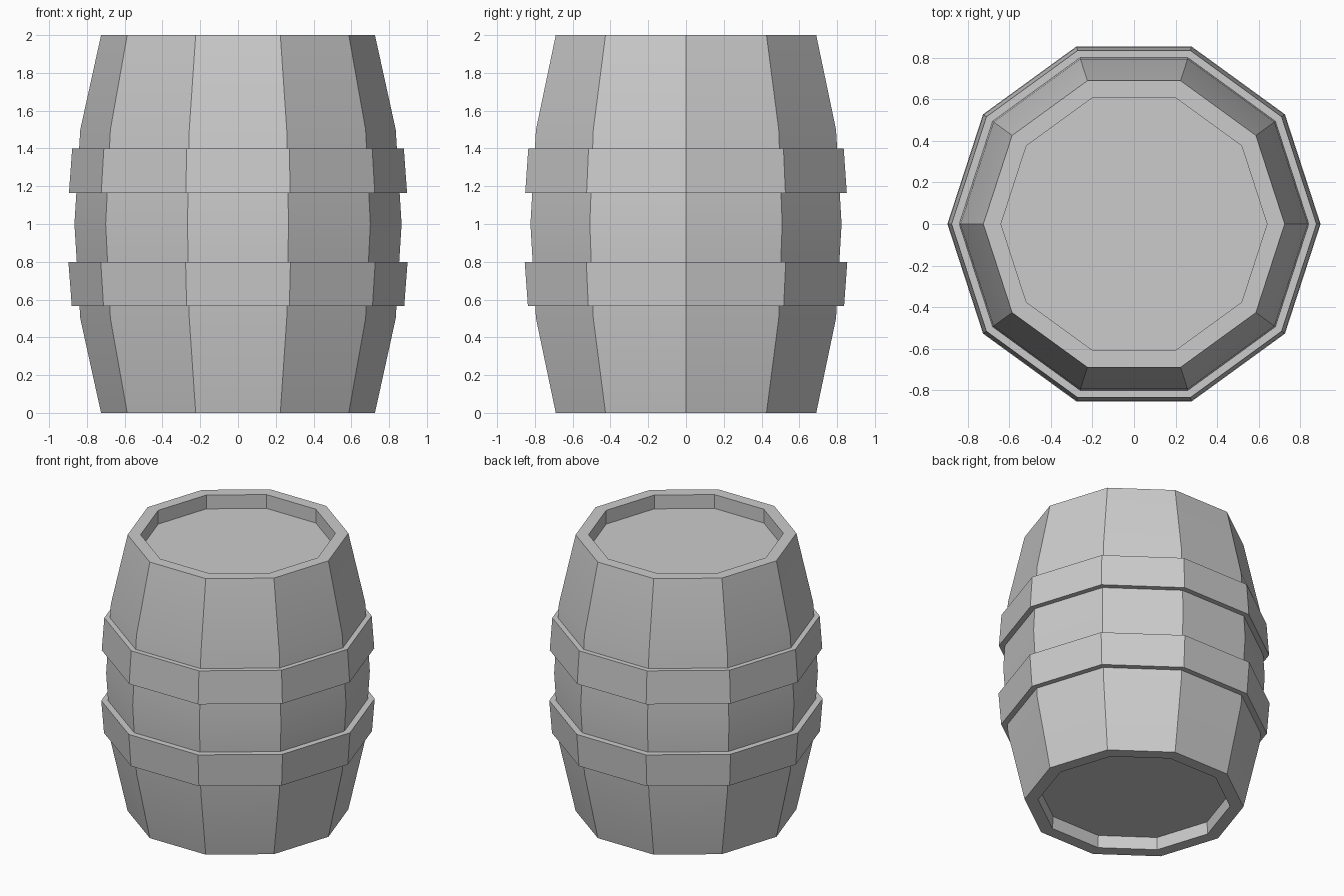
import bpy, bmesh, math

if "Cube" in bpy.data.objects:
    bpy.data.objects.remove(bpy.data.objects["Cube"])

SIDES = 10


def lathe(name, profile, closed=False):
    """Revolve an (r, z) profile around z with flat facets; open ends are capped."""
    bm = bmesh.new()
    rings = []
    for r, z in profile:
        rings.append([bm.verts.new((r * math.cos(2 * math.pi * i / SIDES),
                                    r * math.sin(2 * math.pi * i / SIDES), z))
                      for i in range(SIDES)])
    pairs = list(zip(rings, rings[1:]))
    if closed:
        pairs.append((rings[-1], rings[0]))
    else:
        bm.faces.new(rings[0])
        bm.faces.new(rings[-1])
    for a, b in pairs:
        for i in range(SIDES):
            j = (i + 1) % SIDES
            bm.faces.new((a[i], a[j], b[j], b[i]))
    bmesh.ops.recalc_face_normals(bm, faces=bm.faces)
    mesh = bpy.data.meshes.new(name)
    bm.to_mesh(mesh)
    bm.free()
    obj = bpy.data.objects.new(name, mesh)
    bpy.context.collection.objects.link(obj)
    # Smooth along the bulge, sharp between staves
    bpy.ops.object.select_all(action='DESELECT')
    bpy.context.view_layer.objects.active = obj
    obj.select_set(True)
    bpy.ops.object.shade_smooth_by_angle(angle=math.radians(25))
    return obj


# Barrel body: recessed bottom, bulging staves, recessed lid
lathe("barrel_body", [(0.63, 0.09), (0.635, 0.0), (0.725, 0.0), (0.835, 0.5),
                      (0.866, 1.0), (0.835, 1.5), (0.725, 2.0),
                      (0.64, 2.0), (0.64, 1.9)])

# Hoops: wider towards the middle of the barrel
lathe("lower_hoop", [(0.81, 0.565), (0.88, 0.565), (0.898, 0.80), (0.83, 0.80)], True)
lathe("upper_hoop", [(0.83, 1.165), (0.895, 1.165), (0.878, 1.40), (0.81, 1.40)], True)
